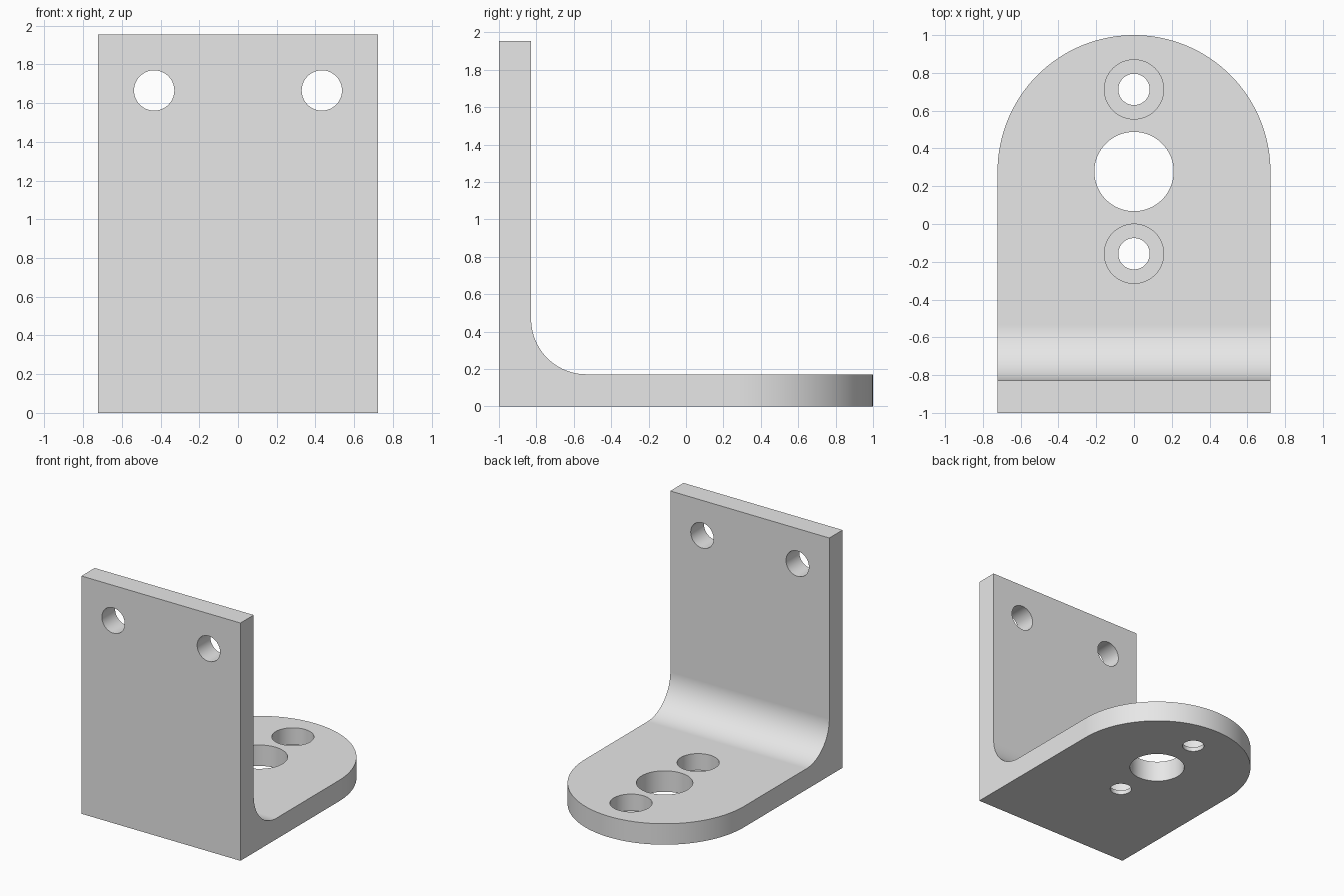
import bpy
import bmesh
from math import pi, cos, sin
from mathutils import Vector

cube = bpy.data.objects.get("Cube")
if cube:
    bpy.data.objects.remove(cube, do_unlink=True)

HALF_W, HEIGHT, THICK, FILLET = 0.7225, 1.953, 0.172, 0.295
ROUND_Y = 1 - HALF_W          # centre of the rounded end
LEDGE = 0.036                 # material left under each counterbore

grey = bpy.data.materials.new("plain grey")
grey.use_nodes = True
grey.diffuse_color = (0.8, 0.8, 0.8, 1)
grey.node_tree.nodes["Principled BSDF"].inputs["Base Color"].default_value = (0.8, 0.8, 0.8, 1)


def arc(cx, cy, r, start, end, steps):
    angles = [start + (end - start) * i / steps for i in range(steps + 1)]
    return [(cx + r * cos(a), cy + r * sin(a)) for a in angles]


def prism(name, points, sweep):
    """Closed solid: a flat outline of 3D points swept along a vector."""
    bm = bmesh.new()
    face = bm.faces.new([bm.verts.new(p) for p in points])
    swept = bmesh.ops.extrude_face_region(bm, geom=[face])["geom"]
    verts = [v for v in swept if isinstance(v, bmesh.types.BMVert)]
    bmesh.ops.translate(bm, verts=verts, vec=Vector(sweep))
    bmesh.ops.recalc_face_normals(bm, faces=bm.faces)
    mesh = bpy.data.meshes.new(name)
    bm.to_mesh(mesh)
    bm.free()
    mesh.materials.append(grey)
    obj = bpy.data.objects.new(name, mesh)
    bpy.context.collection.objects.link(obj)
    return obj


def cut(target, tool, operation="DIFFERENCE"):
    tool.hide_render = True
    mod = target.modifiers.new(tool.name, "BOOLEAN")
    mod.operation, mod.object, mod.solver = operation, tool, "EXACT"
    bpy.context.view_layer.objects.active = target
    bpy.ops.object.modifier_apply(modifier=mod.name)
    bpy.data.objects.remove(tool, do_unlink=True)


def base_hole(name, y, r, bottom):
    ring = arc(0, y, r, 0, 2 * pi, 64)[:-1]
    cut(bracket, prism(name, [(u, v, bottom) for u, v in ring], (0, 0, 0.3 - bottom)))


# L-shaped side profile with an inner fillet
wall_y = -1 + THICK
profile = [(-1, 0), (1, 0), (1, THICK)]
profile += arc(wall_y + FILLET, THICK + FILLET, FILLET, 1.5 * pi, pi, 24)
profile += [(wall_y, HEIGHT), (-1, HEIGHT)]
bracket = prism("angle_bracket", [(-0.9, y, z) for y, z in profile], (1.8, 0, 0))

# Plan outline trims the sides and rounds the far end
plan = [(-HALF_W, -1.1), (HALF_W, -1.1)] + arc(0, ROUND_Y, HALF_W, 0, pi, 64)
cut(bracket, prism("plan_trim", [(x, y, -0.1) for x, y in plan], (0, 0, 2.3)), "INTERSECT")

# Large centre hole and two counterbored screw holes in the base
base_hole("centre_hole", ROUND_Y, 0.21, -0.1)
for side in (-1, 1):
    y = ROUND_Y + side * 0.435
    base_hole("counterbore", y, 0.157, LEDGE)
    base_hole("screw_hole", y, 0.083, -0.1)

# Pair of mounting holes through the wall
for side in (-1, 1):
    ring = arc(side * 0.433, 1.665, 0.104, 0, 2 * pi, 64)[:-1]
    cut(bracket, prism("wall_hole", [(x, -1.1, z) for x, z in ring], (0, 0.4, 0)))

# Smooth curved faces, crisp edges, true flats
bpy.ops.object.select_all(action="DESELECT")
bracket.select_set(True)
bpy.context.view_layer.objects.active = bracket
bpy.ops.object.shade_smooth_by_angle(angle=pi / 6)
weighted = bracket.modifiers.new("flat_normals", "WEIGHTED_NORMAL")
weighted.keep_sharp = True
